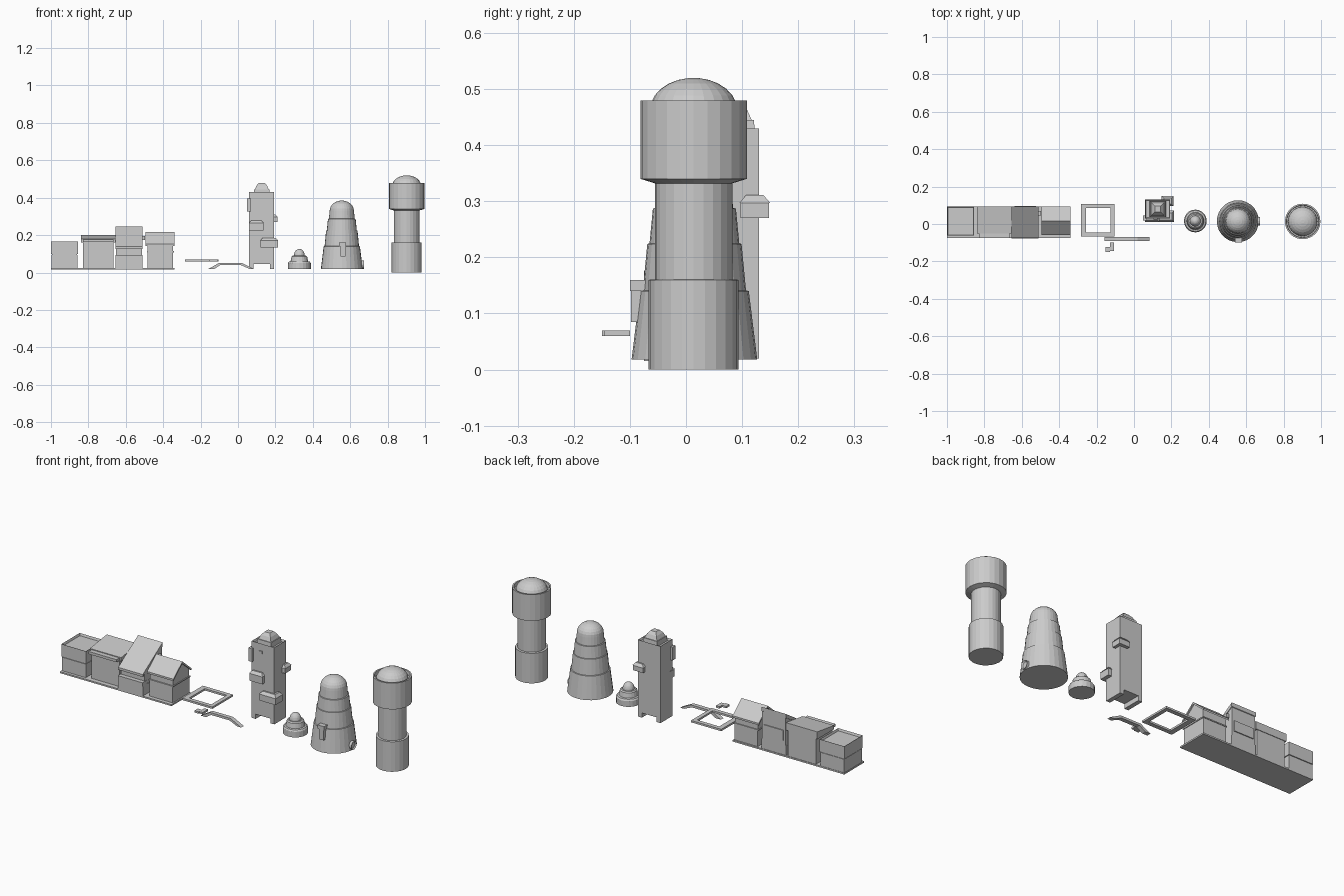
import bpy, bmesh, math
from mathutils import Vector

cube = bpy.data.objects.get("Cube")
if cube:
    bpy.data.objects.remove(cube)

grey = bpy.data.materials.new("plain grey")
grey.use_nodes = True
grey.diffuse_color = (0.6, 0.6, 0.6, 1)
grey.node_tree.nodes["Principled BSDF"].inputs["Base Color"].default_value = (0.6, 0.6, 0.6, 1)


def finish(name, bm):
    bmesh.ops.recalc_face_normals(bm, faces=bm.faces)
    mesh = bpy.data.meshes.new(name)
    bm.to_mesh(mesh)
    bm.free()
    mesh.materials.append(grey)
    obj = bpy.data.objects.new(name, mesh)
    bpy.context.collection.objects.link(obj)
    return obj


def box(name, x, y, z, taper=0, rim=0, depth=0.012):
    """Box from ranges; taper shrinks the top, rim sinks a recess into the top."""
    bm = bmesh.new()
    bmesh.ops.create_cube(bm, size=1)
    lo, hi = Vector((x[0], y[0], z[0])), Vector((x[1], y[1], z[1]))
    for v in bm.verts:
        t = taper if v.co.z > 0 else 0
        for i in range(3):
            inset = t if i < 2 else 0
            v.co[i] = lo[i] + inset if v.co[i] < 0 else hi[i] - inset
    if rim:
        bm.normal_update()
        top = max(bm.faces, key=lambda f: f.calc_center_median().z)
        bmesh.ops.inset_region(bm, faces=[top], thickness=rim, depth=0)
        for v in top.verts:
            v.co.z -= depth
    return finish(name, bm)


def prism(name, profile, span, axis="x"):
    """Extrude a profile along x (profile is y,z) or along y (profile is x,z)."""
    bm = bmesh.new()
    put = (lambda p, s: (s, p[0], p[1])) if axis == "x" else (lambda p, s: (p[0], s, p[1]))
    ends = [[bm.verts.new(put(p, s)) for p in profile] for s in span]
    for ring in ends:
        bm.faces.new(ring)
    for i in range(len(profile)):
        j = (i + 1) % len(profile)
        bm.faces.new((ends[0][i], ends[0][j], ends[1][j], ends[1][i]))
    return finish(name, bm)


def lathe(name, centre, profile, sides=28):
    """Revolve (radius, z) points and cap both ends."""
    bm = bmesh.new()
    rings = []
    for r, z in profile:
        angles = [2 * math.pi * i / sides for i in range(sides)]
        rings.append([bm.verts.new((centre[0] + r * math.cos(a), centre[1] + r * math.sin(a), z))
                      for a in angles])
    for a, b in zip(rings, rings[1:]):
        for i in range(sides):
            j = (i + 1) % sides
            bm.faces.new((a[i], a[j], b[j], b[i]))
    bm.faces.new(rings[0])
    bm.faces.new(rings[-1])
    return finish(name, bm)


def dome(r, base, height, steps=6):
    """Profile of a dome with a small flat crown."""
    return [(r * math.cos(t), base + height * math.sin(t))
            for t in (1.45 * i / steps for i in range(steps + 1))]


# Row of houses on a shared base
box("street_base", (-1, -0.34), (-0.075, 0.093), (0.015, 0.023))
box("flat_house_lower", (-0.998, -0.857), (-0.06, 0.091), (0.02, 0.095))
box("flat_house_upper", (-1, -0.855), (-0.062, 0.093), (0.098, 0.165), rim=0.006)
box("flat_house_joint", (-0.995, -0.86), (-0.055, 0.088), (0.09, 0.1))

prism("wide_house_body", [(-0.05, 0.02), (0.09, 0.02), (0.09, 0.17), (-0.05, 0.17)], (-0.83, -0.665))
prism("wide_house_roof", [(-0.05, 0.16), (0.093, 0.16), (0.093, 0.2), (-0.05, 0.18)], (-0.84, -0.655))
box("wide_house_awning", (-0.83, -0.665), (-0.075, -0.045), (0.162, 0.176))

box("shed_house_porch", (-0.655, -0.51), (-0.075, 0.09), (0.02, 0.075))
box("shed_house_ledge", (-0.655, -0.51), (-0.078, -0.04), (0.075, 0.095))
prism("shed_house_body", [(-0.055, 0.07), (0.09, 0.07), (0.09, 0.235), (-0.055, 0.145)], (-0.652, -0.513))
prism("shed_house_roof", [(-0.075, 0.125), (-0.075, 0.138), (0.093, 0.246), (0.093, 0.225)],
      (-0.655, -0.51))
box("shed_house_back_panel", (-0.64, -0.525), (0.088, 0.095), (0.1, 0.155))
box("shed_house_vent", (-0.515, -0.498), (0.045, 0.07), (0.175, 0.195))

box("gable_house_lower", (-0.483, -0.347), (-0.055, 0.085), (0.02, 0.108))
prism("gable_house_upper", [(-0.053, 0.105), (0.083, 0.105), (0.083, 0.155), (0.017, 0.21), (-0.053, 0.15)],
      (-0.483, -0.347))
box("gable_house_band", (-0.487, -0.343), (-0.06, 0.088), (0.108, 0.114))
prism("gable_house_roof", [(-0.06, 0.143), (-0.06, 0.153), (0.017, 0.218), (0.093, 0.153),
                           (0.093, 0.143), (0.017, 0.207)], (-0.495, -0.34))

# Raised square frame and small hook plate
for side, x in (("left", (-0.126, -0.105)), ("right", (-0.283, -0.256))):
    box("frame_" + side, x, (-0.067, 0.107), (0.06, 0.07))
for side, y in (("front", (-0.067, -0.045)), ("back", (0.085, 0.107))):
    box("frame_" + side, (-0.257, -0.125), y, (0.06, 0.07))
box("hook_plate_stem", (-0.128, -0.107), (-0.145, -0.1), (0.06, 0.07))
box("hook_plate_foot", (-0.152, -0.127), (-0.15, -0.122), (0.06, 0.07))

# Walkway with sloping ends
prism("walkway", [(-0.157, 0.02), (-0.1, 0.052), (0.02, 0.052), (0.083, 0.02),
                  (0.06, 0.02), (0.015, 0.04), (-0.095, 0.04), (-0.125, 0.02)], (-0.092, -0.07), "y")

# Square tower with legs, parapet, cap and wall boxes
box("square_tower", (0.06, 0.193), (0.03, 0.13), (0.045, 0.43), rim=0.006)
for side, x in (("right", (0.06, 0.083)), ("left", (0.17, 0.193))):
    box("tower_foot_" + side, x, (0.03, 0.13), (0.02, 0.046))
for i, (half, low, high, taper) in enumerate(((0.043, 0.418, 0.445, 0.002), (0.037, 0.445, 0.465, 0.009),
                                              (0.028, 0.465, 0.48, 0.013))):
    box(f"tower_cap_{i}", (0.127 - half, 0.127 + half), (0.08 - half, 0.08 + half), (low, high), taper)
for name, x, y, z in (("upper", (0.06, 0.135), (0.012, 0.05), (0.225, 0.265)),
                      ("lower", (0.12, 0.213), (0.012, 0.07), (0.135, 0.17)),
                      ("back", (0.15, 0.21), (0.097, 0.148), (0.27, 0.297))):
    box(f"{name}_bay", x, y, z)
    box(f"{name}_bay_roof", (x[0] - 0.002, x[1] + 0.002), (y[0] - 0.002, y[1] + 0.002),
        (z[1], z[1] + 0.014), 0.012)
box("corner_shaft", (0.048, 0.07), (0.018, 0.045), (0.325, 0.395))
box("slit_window", (0.105, 0.125), (0.025, 0.031), (0.378, 0.392))

# Small tiered dome
lathe("small_dome", (0.328, 0.016), [(0.061, 0.02), (0.061, 0.05), (0.056, 0.058), (0.047, 0.06),
                                     (0.042, 0.085), (0.036, 0.09)] + dome(0.029, 0.09, 0.036), 20)

# Tapered tower built from stepped bands
lathe("tapered_tower", (0.555, 0.015), [(0.112, 0.018), (0.097, 0.14), (0.092, 0.141), (0.084, 0.224),
                                        (0.08, 0.225), (0.074, 0.287), (0.069, 0.288)]
      + dome(0.065, 0.33, 0.055))
box("tapered_tower_door", (0.548, 0.575), (-0.098, -0.06), (0.085, 0.16))
box("tapered_tower_lintel", (0.54, 0.578), (-0.1, -0.06), (0.14, 0.16))

# Round hatch on the tapered tower's left side
bm = bmesh.new()
bmesh.ops.create_cone(bm, cap_ends=True, segments=16, radius1=0.022, radius2=0.022, depth=0.025)
bm.normal_update()
cap = max(bm.faces, key=lambda f: f.calc_center_median().z)
bmesh.ops.inset_region(bm, faces=[cap], thickness=0.006, depth=0)
for v in cap.verts:
    v.co.z -= 0.006
hatch = finish("round_hatch", bm)
hatch.rotation_euler = (0, math.pi / 2, 0)
hatch.location = (0.662, 0.015, 0.042)

# Tall round tower with a wide recessed head
lathe("round_tower", (0.902, 0.0135), [(0.08, 0), (0.08, 0.16), (0.069, 0.161), (0.069, 0.332),
                                       (0.095, 0.34), (0.095, 0.48), (0.087, 0.48), (0.085, 0.462)]
      + dome(0.078, 0.462, 0.058), 24)
